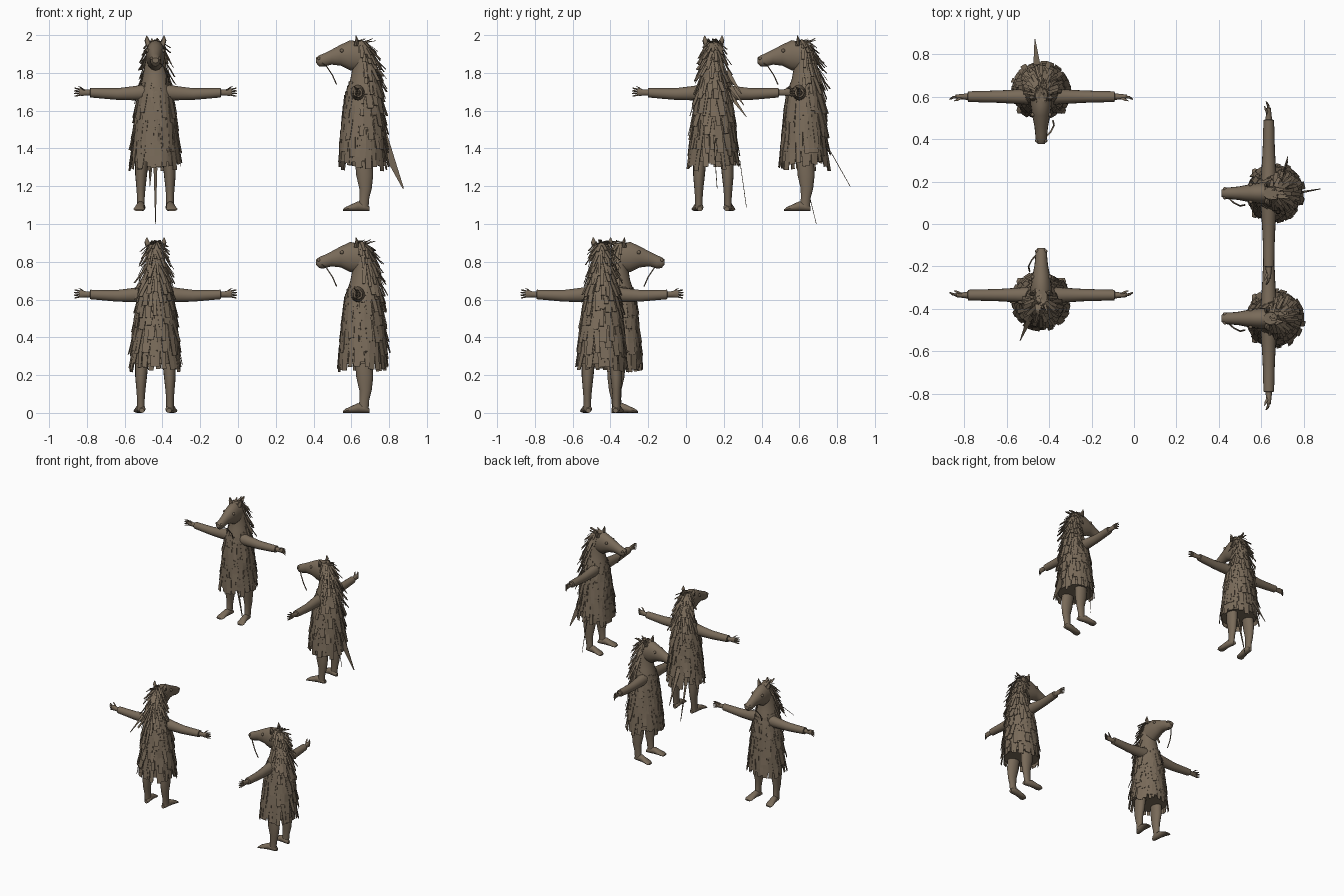
import bpy, bmesh, math, random
from mathutils import Vector

old = bpy.data.objects.get("Cube")
if old:
    bpy.data.objects.remove(old, do_unlink=True)

# One earthy brown for everything
brown = bpy.data.materials.new("straw_brown")
colour = (0.19, 0.145, 0.1, 1)
brown.use_nodes = True
brown.diffuse_color = colour
shader = next(n for n in brown.node_tree.nodes if n.type == 'BSDF_PRINCIPLED')
shader.inputs["Base Color"].default_value = colour
shader.inputs["Roughness"].default_value = 0.9

X, Y, Z = Vector((1, 0, 0)), Vector((0, 1, 0)), Vector((0, 0, 1))


def loft(bm, rings, sides=16):
    """Skin through rings given as (centre, half axis, half axis); four sides make a flat strip."""
    phase, scale = (math.pi / 4, math.sqrt(2)) if sides == 4 else (0, 1)
    loops = []
    for centre, u, v in rings:
        loop = []
        for i in range(sides):
            a = phase + math.tau * i / sides
            loop.append(bm.verts.new(centre + scale * (u * math.cos(a) + v * math.sin(a))))
        loops.append(loop)
    for low, high in zip(loops, loops[1:]):
        for i in range(sides):
            j = (i + 1) % sides
            bm.faces.new((low[i], low[j], high[j], high[i]))
    bm.faces.new(loops[0][::-1])
    bm.faces.new(loops[-1])


def finish(bm, name, smooth=True):
    bmesh.ops.recalc_face_normals(bm, faces=bm.faces)
    mesh = bpy.data.meshes.new(name)
    bm.to_mesh(mesh)
    bm.free()
    mesh.materials.append(brown)
    if smooth:
        mesh.shade_smooth()
        mesh.set_sharp_from_angle(angle=math.radians(40))
    return mesh


# Cloak body profile: height, front, back, half width
PROFILE = [(.26, -.105, .14, .125), (.4, -.092, .14, .118), (.52, -.08, .13, .105),
           (.62, -.068, .118, .09), (.7, -.04, .108, .07), (.78, -.025, .095, .055),
           (.86, -.03, .07, .046), (.9, -.025, .04, .028)]


def body_at(z):
    """Centre depth, half depth and half width of the body at a height."""
    z = min(max(z, PROFILE[0][0]), PROFILE[-1][0])
    for a, b in zip(PROFILE, PROFILE[1:]):
        if z <= b[0]:
            t = (z - a[0]) / (b[0] - a[0])
            front, back, half = (p + (q - p) * t for p, q in zip(a[1:], b[1:]))
            return (front + back) / 2, (back - front) / 2, half


def make_body():
    bm = bmesh.new()
    rings = []
    for z, front, back, half in PROFILE:
        rings.append((Y * (front + back) / 2 + Z * z, X * half, Y * (back - front) / 2))
    loft(bm, rings, 24)
    return finish(bm, "cloak_body")


def make_head():
    bm = bmesh.new()
    rings = []
    for y, low, high, half in [(.04, .74, .89, .05), (-.04, .745, .905, .05), (-.09, .77, .882, .042),
                               (-.14, .776, .855, .032), (-.18, .765, .835, .028),
                               (-.205, .766, .825, .027), (-.222, .785, .812, .017)]:
        rings.append((Y * y + Z * (low + high) / 2, X * half, Z * (high - low) / 2))
    loft(bm, rings)
    for s in (-1, 1):
        # Pointed ears
        base = Vector((s * .034, -.01, .875))
        loft(bm, [(base, X * .017, Y * .012), (base + Vector((s * .01, .005, .028)), X * .014, Y * .01),
                  (base + Vector((s * .012, 0, .054)), X * .002, Y * .002)], 8)
        # Brow and eye bump, nostril rim
        for spot, size in ((Vector((s * .04, -.085, .85)), .01), (Vector((s * .02, -.207, .808)), .009)):
            geo = bmesh.ops.create_uvsphere(bm, u_segments=10, v_segments=6, radius=size)
            bmesh.ops.translate(bm, verts=geo['verts'], vec=spot)
    # Thin stick hanging from the mouth
    path = [(.022, -.19, .785), (.045, -.165, .765), (.06, -.135, .72), (.055, -.113, .67)]
    loft(bm, [(Vector(p), X * .004, Y * .004) for p in path], 6)
    return finish(bm, "horse_head")


def make_arms():
    bm = bmesh.new()
    for s in (-1, 1):
        # Sleeve, cuff step and palm
        rings = []
        for x, z, deep, tall in [(.03, .63, .04, .045), (.12, .624, .034, .037), (.2, .62, .029, .031),
                                 (.27, .623, .027, .028), (.345, .627, .025, .025), (.347, .627, .016, .016),
                                 (.37, .628, .013, .016), (.39, .63, .011, .02), (.405, .63, .009, .018)]:
            rings.append((X * x * s + Z * z, Y * deep, Z * tall))
        loft(bm, rings)
        # Fingers and thumb
        for k in range(4):
            lift = (k - 1.5) * .0095
            root = Vector((s * .398, 0, .63 + lift))
            tip = Vector((s * (.434 - abs(lift) * .4), -.012, .63 + lift * 1.5))
            loft(bm, [(root, Y * .006, Z * .005), (root.lerp(tip, .6) + Y * .003, Y * .006, Z * .005),
                      (tip, Y * .003, Z * .003)], 6)
        loft(bm, [(Vector((s * .375, -.004, .638)), X * .007, Y * .007),
                  (Vector((s * .398, -.016, .657)), X * .005, Y * .005),
                  (Vector((s * .41, -.02, .662)), X * .002, Y * .002)], 6)
    return finish(bm, "arms_and_hands")


def make_legs():
    bm = bmesh.new()
    for s in (-1, 1):
        rings = []
        for z, x, y, wide, deep in [(.38, .06, .03, .045, .05), (.25, .073, .032, .034, .046),
                                    (.19, .076, .036, .031, .045), (.12, .077, .04, .024, .033),
                                    (.07, .077, .034, .02, .026), (.02, .077, .03, .02, .026)]:
            rings.append((Vector((s * x, y, z)), X * wide, Y * deep))
        loft(bm, rings)
        # Foot, turned slightly outwards
        rings = []
        for y, tall, wide in [(.06, .012, .013), (.045, .02, .021), (0, .026, .022),
                              (-.035, .018, .026), (-.065, .011, .03), (-.08, .005, .022)]:
            rings.append((Vector((s * (.079 - y * .12), y, tall)), X * wide, Z * tall))
        loft(bm, rings, 12)
    return finish(bm, "legs_and_feet")


def strip(bm, start, along, side, normal, length, width, curl=0.0, taper=0.9):
    """A thin flat strip hanging along a direction."""
    rings = []
    for t in (0, .5, 1):
        centre = start + along * length * t + normal * curl * t * t
        rings.append((centre, side * width / 2 * (1 + (taper - 1) * t), normal * .0015))
    loft(bm, rings, 4)


def make_strips(seed, extras):
    rng = random.Random(seed)
    bm = bmesh.new()
    # Rows: height, strip length, strip width, flare, strip count
    rows = [(.36, .125, .032, .14, 26), (.43, .12, .034, .17, 24), (.5, .12, .034, .18, 22),
            (.56, .11, .032, .2, 21), (.62, .11, .03, .24, 20), (.67, .1, .027, .3, 18),
            (.72, .1, .023, .42, 19), (.76, .09, .02, .5, 19), (.8, .085, .018, .55, 18),
            (.84, .08, .017, .6, 18), (.87, .07, .016, .65, 16), (.895, .06, .015, .85, 14)]
    for height, length, width, flare, count in rows:
        for i in range(count):
            a = math.tau * (i + rng.uniform(-.3, .3)) / count
            if height > .68 and math.sin(a) < -.15:
                continue
            z = height + rng.uniform(-.018, .018)
            depth, half_depth, half = body_at(z)
            out = Vector((math.cos(a) / half, math.sin(a) / half_depth, 0)).normalized()
            spot = Vector((half * math.cos(a), depth + half_depth * math.sin(a), z))
            back = .8 + .35 * math.sin(a)
            lean = flare * back * rng.uniform(.75, 1.35)
            tangent = Z.cross(out)
            along = (out * math.sin(lean) - Z * math.cos(lean) + tangent * rng.uniform(-.1, .1)).normalized()
            side = (tangent - along * tangent.dot(along)).normalized()
            normal = side.cross(along).normalized()
            if normal.dot(out) < 0:
                normal.negate()
            strip(bm, spot + out * .002, along, side, normal, length * rng.uniform(.85, 1.12),
                  width * rng.uniform(.7, 1.3), curl=rng.uniform(-.008, .006))
    # Crest tufts over the crown
    for i in range(14):
        start = Vector((rng.uniform(-.025, .025), -.03 + i * .006, .893))
        along = Vector((rng.uniform(-.35, .35), 1, rng.uniform(.05, .6))).normalized()
        side = along.cross(Z).normalized()
        strip(bm, start, along, side, side.cross(along), rng.uniform(.035, .055), .016, taper=.5)
    # Long loose strands
    for start, end, width, face in extras:
        start, end = Vector(start), Vector(end)
        along = (end - start).normalized()
        side = along.cross(Vector(face)).normalized()
        strip(bm, start, along, side, side.cross(along), (end - start).length, width, taper=.1)
    return finish(bm, "cloak_strips", smooth=False)


shared = {"cloak_body": make_body(), "horse_head": make_head(),
          "arms_and_hands": make_arms(), "legs_and_feet": make_legs()}

# Loose strands: start, end, width, facing
tail = ((0, .12, .4), (-.02, .24, .12), .07, X)
thin_tail = ((-.02, .14, .36), (-.03, .27, .13), .035, Y)
hanging = ((0, 0, .3), (0, .09, -.068), .024, Y)
thread = ((-.14, .01, .27), (-.175, .03, .02), .008, X)
strays = [((-.07, .06, .74 - k * .05), (-.15 - k * .012, .09, .62 - k * .06), .03, Y) for k in range(3)]
spike = ((.05, .1, .72), (.1, .215, .6), .03, Z)

# Figures: name, location, turn, loose strands
figures = [("upper_front_figure", (-.437, .6, 1.068), 0, [thin_tail, hanging]),
           ("upper_side_figure", (.635, .145, 1.068), -math.pi / 2, [tail, thread] + strays),
           ("lower_back_figure", (-.437, -.335, 0), math.pi, [spike]),
           ("lower_side_figure", (.635, -.445, 0), -math.pi / 2, [])]

for number, (name, place, turn, extras) in enumerate(figures):
    parts = dict(shared, cloak_strips=make_strips(number + 5, extras))
    for part, mesh in parts.items():
        obj = bpy.data.objects.new(name + "_" + part, mesh)
        obj.location = place
        obj.rotation_euler.z = turn
        bpy.context.collection.objects.link(obj)
